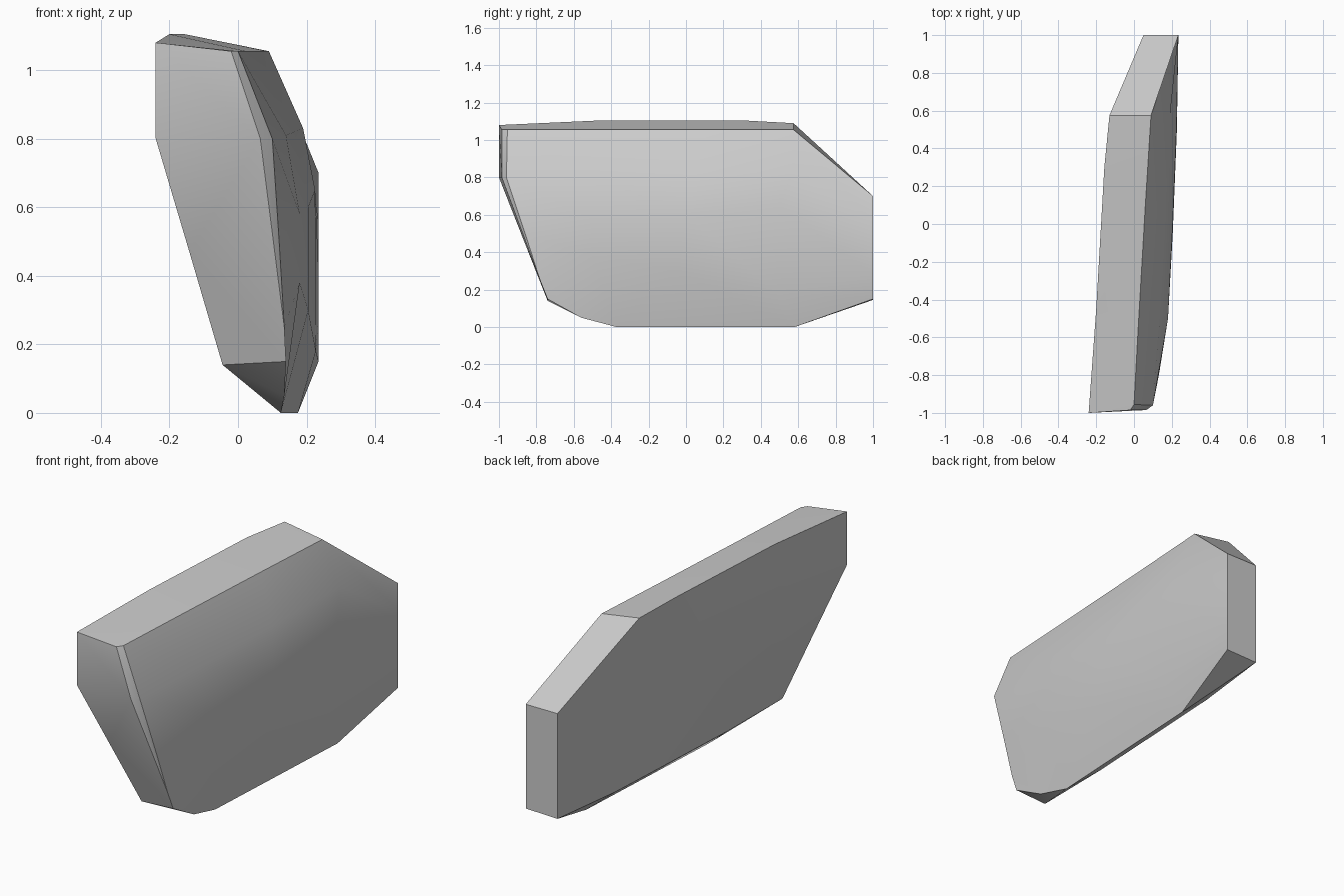
import bpy
import bmesh

default_cube = bpy.data.objects.get("Cube")
if default_cube:
    bpy.data.objects.remove(default_cube, do_unlink=True)

# Single plain grey finish
grey = bpy.data.materials.new("plain grey")
grey.use_nodes = True
grey.diffuse_color = (0.6, 0.6, 0.6, 1)
shader = next(n for n in grey.node_tree.nodes if n.type == "BSDF_PRINCIPLED")
shader.inputs["Base Color"].default_value = grey.diffuse_color

bm = bmesh.new()


def points(*coords):
    """Add one row of vertices."""
    return [bm.verts.new(co) for co in coords]


def skin(row_a, row_b):
    """Join two matching rows with quads."""
    for i in range(len(row_a) - 1):
        bm.faces.new((row_a[i], row_a[i + 1], row_b[i + 1], row_b[i]))


def crease(row):
    """Keep the edges along a row sharp."""
    for a, b in zip(row, row[1:]):
        bm.edges.get((a, b)).smooth = False


# Bulged outer panel: cross-sections from front to back, each top to bottom
outer = [
    points((0, -.955, 1.055), (.1, -.96, .8), (.12, -.86, .5),
           (.135, -.78, .25), (.14, -.74, .15)),
    points((.025, -.5, 1.055), (.14, -.5, .81), (.18, -.5, .58),
           (.18, -.5, .38), (.135, -.56, .05)),
    points((.06, .1, 1.055), (.165, .05, .82), (.205, 0, .6),
           (.205, -.05, .3), (.125, -.37, 0)),
    points((.09, .575, 1.055), (.19, .57, .83), (.225, .5, .65),
           (.227, .5, .18), (.175, .58, 0)),
    points((.235, 1, .7), (.235, 1, .56), (.235, 1, .42),
           (.235, 1, .28), (.235, 1, .15)),
]
for section_a, section_b in zip(outer, outer[1:]):
    skin(section_a, section_b)
outer_top = [section[0] for section in outer]
outer_low = [section[-1] for section in outer]

# Gently bulged inner panel: rows from front to back, top row first
inner_top = points((-.24, -1, 1.08), (-.2, -.45, 1.105), (-.157, .3, 1.105),
                   (-.13, .575, 1.09), (.05, 1, .7))
inner_knee = points((-.24, -1, .8), (-.2, -.5, .82), (-.115, .3, .8),
                    (-.085, .575, .78), (.05, 1, .53))
inner_mid = points((-.142, -.87, .47), (-.135, -.5, .47), (-.075, .2, .47),
                   (-.05, .575, .46), (.05, 1, .33))
inner_low = points((-.045, -.74, .14), (-.035, -.3, .135), (-.01, .2, .135),
                   (.01, .575, .135), (.05, 1, .145))
inner_rows = [inner_top, inner_knee, inner_mid, inner_low]
for upper, lower in zip(inner_rows, inner_rows[1:]):
    skin(upper, lower)

# Top strip with its sloping back end
skin(inner_top, outer_top)

# Underside, meeting the outer panel along a sharp keel
skin(inner_low[2:4], outer_low[2:4])
bm.faces.new((inner_low[0], outer_low[0], outer_low[1]))
bm.faces.new((inner_low[0], outer_low[1], outer_low[2]))
bm.faces.new((inner_low[0], outer_low[2], inner_low[1]))
bm.faces.new((inner_low[1], outer_low[2], inner_low[2]))
bm.faces.new((inner_low[3], outer_low[3], inner_low[4]))
bm.faces.new((inner_low[4], outer_low[3], outer_low[4]))

# Front face and the narrow bevel beside it
bevel = points((-.02, -.985, 1.055), (.065, -.985, .8))
front = outer[0]
skin([inner_top[0], inner_knee[0]], bevel)
bm.faces.new((inner_knee[0], inner_mid[0], inner_low[0], front[4], bevel[1]))
skin(bevel, front[:2])
for upper, lower in zip(front[1:], front[2:]):
    bm.faces.new((bevel[1], upper, lower))
bm.faces.new((inner_top[0], bevel[0], front[0]))

# Back face
bm.faces.new([row[4] for row in inner_rows] + outer[4][::-1])

# Panel borders stay crisp
crease(front)
crease(inner_low)
crease(outer_low)
crease([row[0] for row in inner_rows])

bmesh.ops.recalc_face_normals(bm, faces=bm.faces)
mesh = bpy.data.meshes.new("curved_panel")
bm.to_mesh(mesh)
bm.free()
mesh.materials.append(grey)
panel = bpy.data.objects.new("curved_panel", mesh)
bpy.context.collection.objects.link(panel)

# Smooth panels
bpy.ops.object.select_all(action="DESELECT")
panel.select_set(True)
bpy.context.view_layer.objects.active = panel
bpy.ops.object.shade_smooth_by_angle(angle=0.6)
